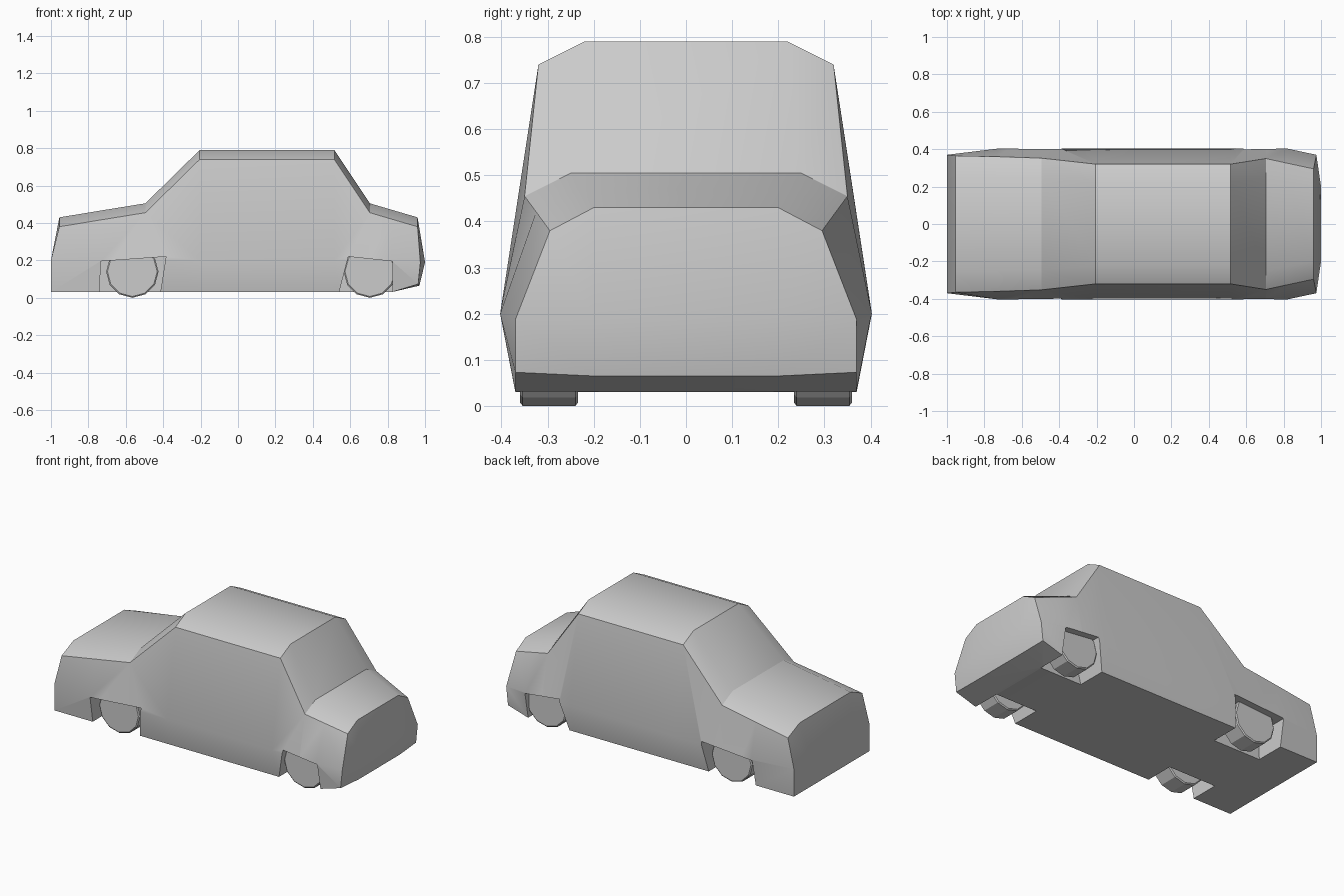
import bpy, bmesh, math

if "Cube" in bpy.data.objects:
    bpy.data.objects.remove(bpy.data.objects["Cube"])

def add_object(name, bm):
    bmesh.ops.recalc_face_normals(bm, faces=bm.faces)
    me = bpy.data.meshes.new(name)
    bm.to_mesh(me)
    bm.free()
    ob = bpy.data.objects.new(name, me)
    bpy.context.collection.objects.link(ob)
    return ob

def activate(ob):
    bpy.ops.object.select_all(action='DESELECT')
    ob.select_set(True)
    bpy.context.view_layer.objects.active = ob

def prism(bm, outline, y0, y1):
    a = [bm.verts.new((x, y0, z)) for x, z in outline]
    b = [bm.verts.new((x, y1, z)) for x, z in outline]
    bm.faces.new(a)
    bm.faces.new(b[::-1])
    for i in range(len(a)):
        j = (i + 1) % len(a)
        bm.faces.new((a[i], b[i], b[j], a[j]))

# Body: half sections (floor, sill, waist, shoulder, top) lofted along x
def section(x, waist, shoulder, top):
    return [(x, .2, .03), (x, .37, .03), (x, waist, .2),
            (x, *shoulder), (x, *top)]

tail = section(-1, .37, (.365, .38), (.25, .43))
tail[3] = (-.955, .365, .38)
tail[4] = (-.955, .25, .43)
nose = [(.97, .2, .065), (.963, .37, .073), (.975, .37, .187),
        (.96, .295, .38), (.96, .2, .43)]
sections = [
    tail,
    section(-.73, .403, (.36, .417), (.25, .467)),
    section(-.495, .403, (.352, .455), (.25, .505)),
    section(-.205, .403, (.32, .74), (.22, .79)),
    section(.515, .403, (.32, .74), (.22, .79)),
    section(.705, .403, (.35, .455), (.25, .505)),
    section(.82, .403, (.325, .421), (.228, .471)),
    nose,
]
bm = bmesh.new()
rings = []
for s in sections:
    pts = s + [(x, -y, z) for x, y, z in reversed(s)]
    rings.append([bm.verts.new(p) for p in pts])
for r, q in zip(rings, rings[1:]):
    for i in range(10):
        j = (i + 1) % 10
        bm.faces.new((r[i], r[j], q[j], q[i]))

# Tail and nose panels
for ring, x, z in ((rings[0], -1, .2), (rings[-1], 1, .19)):
    c = [bm.verts.new((x, y, z)) for y in (.2, -.2)]
    for side, mid in ((ring[:5], c[0]), (ring[:4:-1], c[1])):
        bm.faces.new((side[0], side[1], side[2], mid))
        bm.faces.new((mid, side[2], side[3], side[4]))
    bm.faces.new((ring[0], c[0], c[1], ring[9]))
    bm.faces.new((c[0], ring[4], ring[5], c[1]))
body = add_object("car_body", bm)

# Wheel wells
bm = bmesh.new()
rear_well = [(-.74, -.05), (-.735, .195), (-.385, .22), (-.428, -.05)]
front_well = [(.52, -.05), (.59, .22), (.825, .195), (.825, -.05)]
for outline in (rear_well, front_well):
    for side in (-1, 1):
        prism(bm, outline, side * .19, side * .5)
cutter = add_object("wheel_well_cutter", bm)
cutter.hide_render = True
activate(body)
mod = body.modifiers.new("wells", 'BOOLEAN')
mod.operation = 'DIFFERENCE'
mod.solver = 'EXACT'
mod.object = cutter
bpy.ops.object.modifier_apply(modifier=mod.name)
bpy.data.objects.remove(cutter)
bpy.ops.object.shade_smooth_by_angle(angle=math.radians(30))

# Wheels: twelve-sided with a small rim bevel
def wheel(name, x, y):
    bm = bmesh.new()
    loops = []
    for yy, r in ((-.0625, .133), (-.057, .14), (.057, .14), (.0625, .133)):
        loops.append([bm.verts.new((r * math.sin(a), yy, r * math.cos(a)))
                      for a in (math.tau * k / 12 for k in range(12))])
    for a, b in zip(loops, loops[1:]):
        for i in range(12):
            j = (i + 1) % 12
            bm.faces.new((a[i], a[j], b[j], b[i]))
    bm.faces.new(loops[0])
    bm.faces.new(loops[-1])
    ob = add_object(name, bm)
    ob.location = (x, y, .14)

for end, x in (("rear", -.565), ("front", .705)):
    for side, y in (("right", -.297), ("left", .297)):
        wheel(f"{end}_{side}_wheel", x, y)
